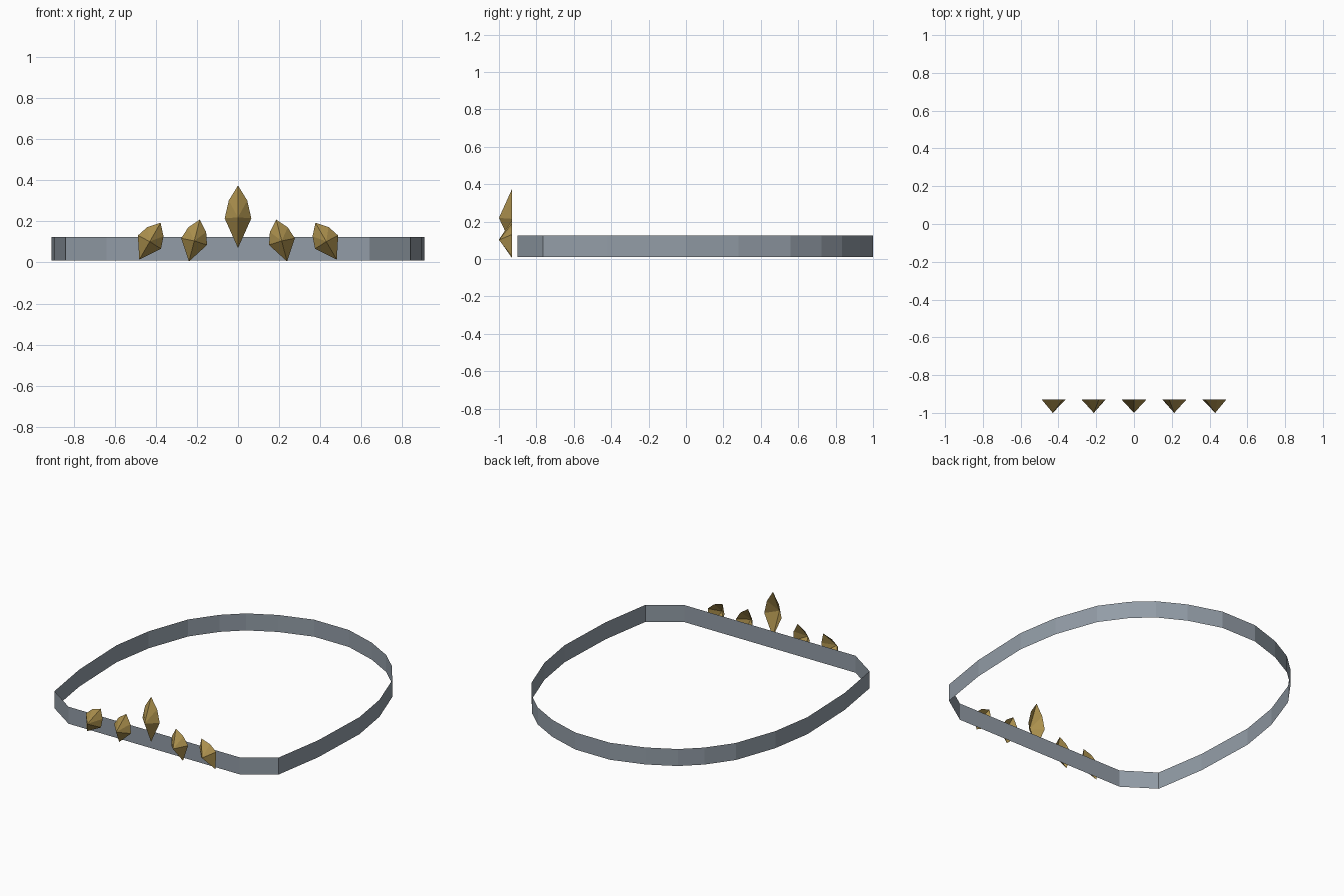
import bpy
from math import radians, sin, cos

cube = bpy.data.objects.get("Cube")
if cube:
    bpy.data.objects.remove(cube, do_unlink=True)


def make_material(name, color):
    mat = bpy.data.materials.new(name)
    mat.use_nodes = True
    mat.diffuse_color = color
    bsdf = next(n for n in mat.node_tree.nodes if n.type == 'BSDF_PRINCIPLED')
    bsdf.inputs["Base Color"].default_value = color
    return mat


def make_object(name, verts, faces, mat):
    mesh = bpy.data.meshes.new(name)
    mesh.from_pydata(verts, [], faces)
    mesh.materials.append(mat)
    mesh.update()
    obj = bpy.data.objects.new(name, mesh)
    bpy.context.scene.collection.objects.link(obj)
    return obj


steel = make_material("blue_grey_metal", (0.29, 0.335, 0.385, 1))
gold = make_material("gold", (0.41, 0.28, 0.075, 1))

# Head band: a thin ribbon, half outline from front to back, mirrored in x
half = [(0.64, -0.90), (0.84, -0.765), (0.895, -0.42), (0.91, 0.0),
        (0.865, 0.28), (0.765, 0.56), (0.645, 0.725), (0.525, 0.835),
        (0.35, 0.93), (0.13, 1.0)]
outline = half + [(-x, y) for x, y in reversed(half)]
count = len(outline)
band_verts = [(x, y, z) for z in (0.01, 0.125) for x, y in outline]
band_faces = [(i, (i + 1) % count, (i + 1) % count + count, i + count)
              for i in range(count)]
make_object("head_band", band_verts, band_faces, steel)

# Faceted gems: open shells, a hexagonal rim fanned to a front point
rim = [(0, 0.155), (-0.045, 0.082), (-0.065, -0.005),
       (0, -0.15), (0.065, -0.005), (0.045, 0.082)]


def make_gem(name, x, z, stretch, tilt):
    c, s = cos(radians(tilt)), sin(radians(tilt))
    verts = [(x, -1.0, z)]
    for u, v in rim:
        v *= stretch
        verts.append((x + u * c - v * s, -0.93, z + u * s + v * c))
    n = len(rim)
    faces = [(0, (i + 1) % n + 1, i + 1) for i in range(n)]
    return make_object(name, verts, faces, gold)


make_gem("center_gem", 0, 0.22, 1, 0)
for side, sign in (("left", 1), ("right", -1)):
    make_gem(side + "_inner_gem", sign * 0.213, 0.105, 0.69, sign * 14.5)
    make_gem(side + "_outer_gem", sign * 0.43, 0.102, 0.68, sign * 30)
